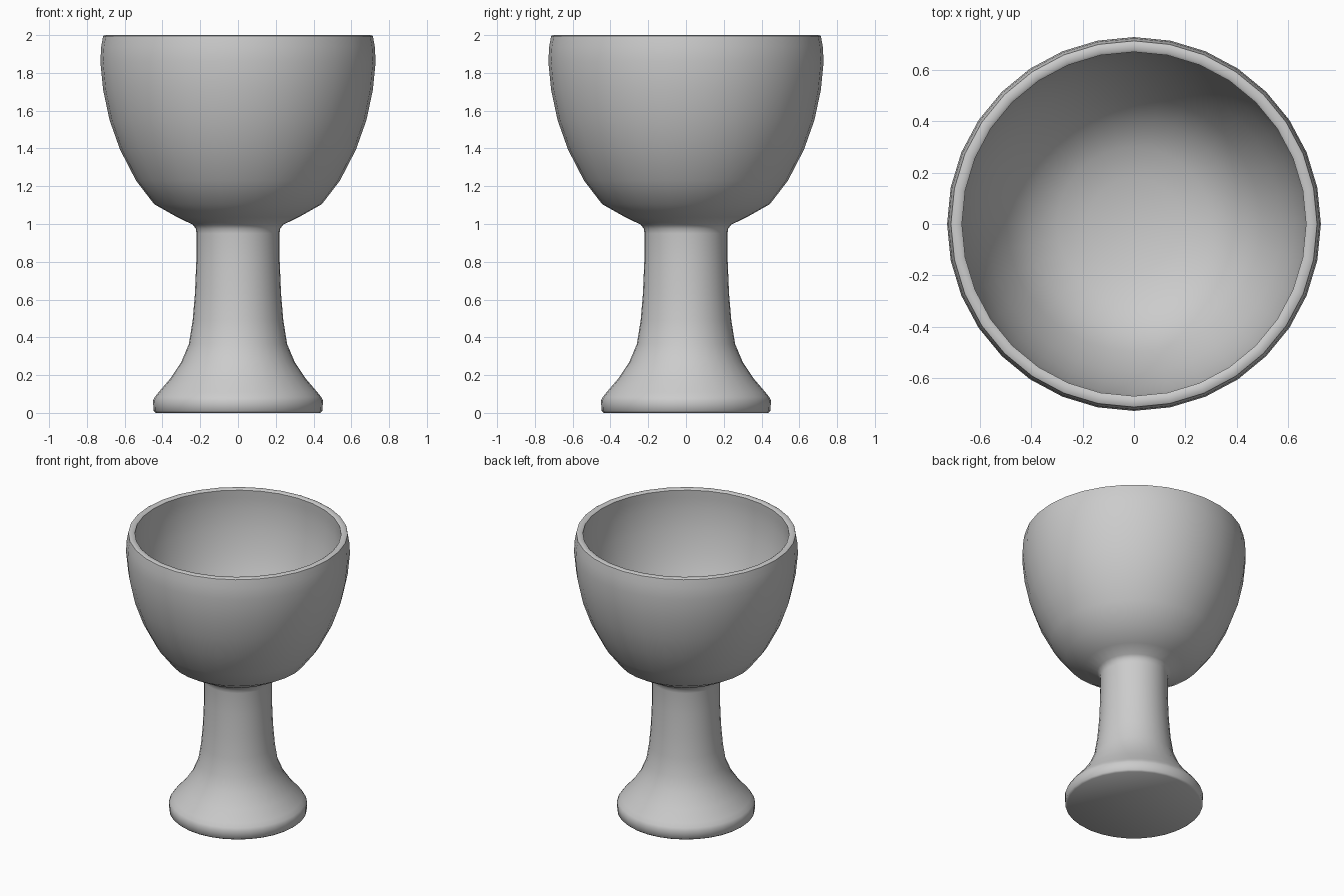
import bpy, bmesh, math

if "Cube" in bpy.data.objects:
    bpy.data.objects.remove(bpy.data.objects["Cube"])

SIDES = 32


def lathe(name, profile):
    """Revolve an (r, z) profile that starts and ends on the axis."""
    bm = bmesh.new()
    verts = [bm.verts.new((0, r, z)) for r, z in profile]
    edges = [bm.edges.new(pair) for pair in zip(verts, verts[1:])]
    bmesh.ops.spin(bm, geom=verts + edges, cent=(0, 0, 0), axis=(0, 0, 1),
                   angle=math.tau, steps=SIDES, use_merge=False)
    bmesh.ops.remove_doubles(bm, verts=bm.verts, dist=0.0005)
    bmesh.ops.recalc_face_normals(bm, faces=bm.faces)
    mesh = bpy.data.meshes.new(name)
    bm.to_mesh(mesh)
    bm.free()
    obj = bpy.data.objects.new(name, mesh)
    bpy.context.collection.objects.link(obj)
    bpy.context.view_layer.objects.active = obj
    obj.select_set(True)
    bpy.ops.object.shade_smooth_by_angle(angle=math.radians(50))
    return obj


# Flared foot and stem
foot_and_stem = [(0, 0), (0.435, 0), (0.447, 0.01), (0.45, 0.065), (0.44, 0.085),
                 (0.42, 0.11), (0.36, 0.18), (0.30, 0.27), (0.26, 0.365),
                 (0.24, 0.49), (0.228, 0.63), (0.221, 0.80), (0.22, 0.95)]
# Outside of the bowl, up to the rim
bowl_outside = [(0.223, 0.975), (0.24, 0.997), (0.32, 1.035), (0.444, 1.105),
                (0.54, 1.23), (0.625, 1.395), (0.68, 1.55), (0.714, 1.71),
                (0.729, 1.86), (0.724, 1.94), (0.714, 1.995)]
# Rounded rim and hollow inside, ending on the axis
bowl_inside = [(0.704, 2.0), (0.68, 2.0), (0.671, 1.993), (0.674, 1.94),
               (0.676, 1.86), (0.661, 1.72), (0.628, 1.57), (0.577, 1.42),
               (0.497, 1.265), (0.41, 1.15), (0.30, 1.087), (0.18, 1.05), (0, 1.035)]

lathe("goblet", foot_and_stem + bowl_outside + bowl_inside)
